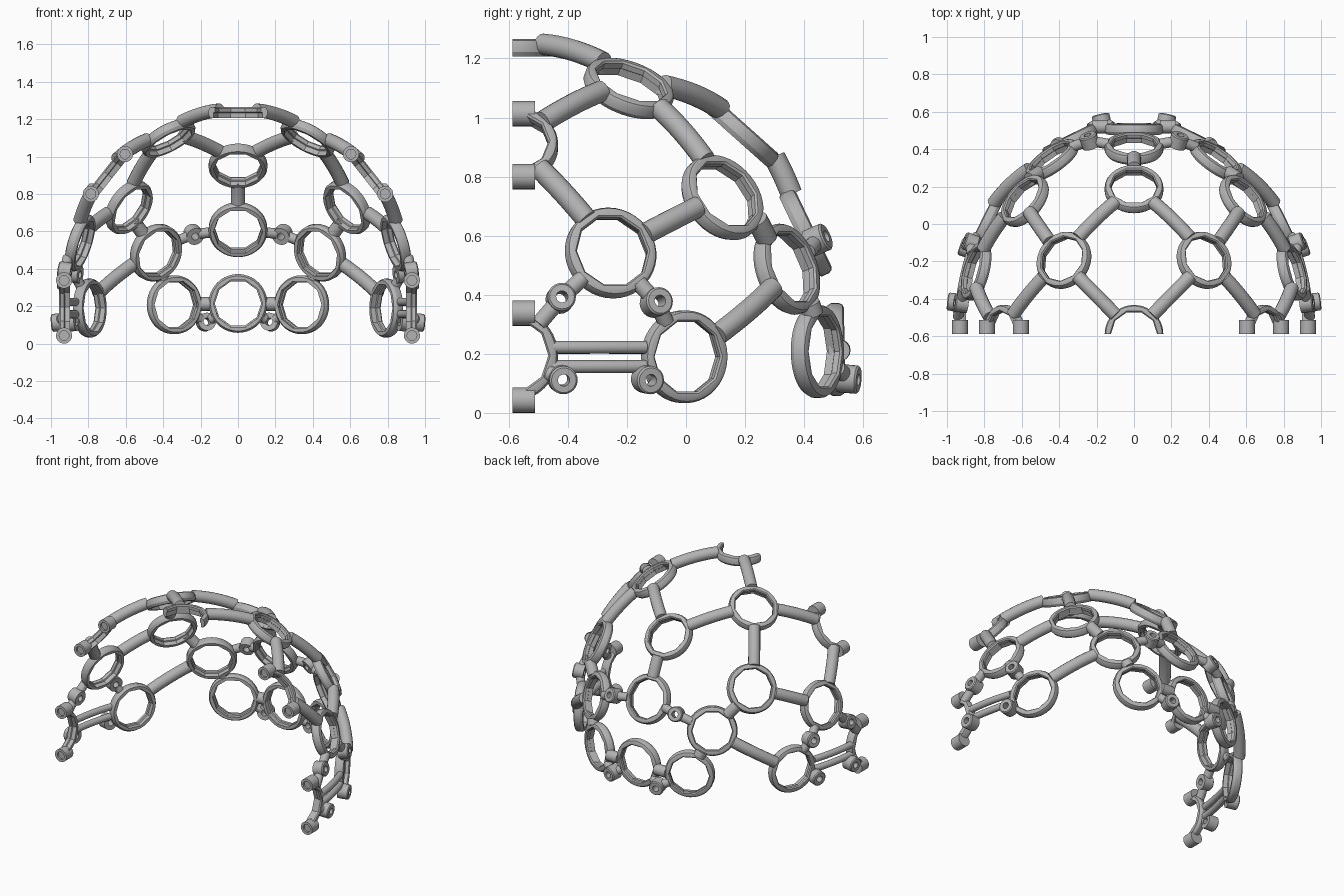
import bpy, bmesh
from math import sin, cos, pi
from mathutils import Vector, Matrix

if "Cube" in bpy.data.objects:
    bpy.data.objects.remove(bpy.data.objects["Cube"])

mat = bpy.data.materials.new("light_grey_plastic")
mat.use_nodes = True
GREY = (0.45, 0.45, 0.45, 1)
mat.diffuse_color = GREY
mat.node_tree.nodes["Principled BSDF"].inputs["Base Color"].default_value = GREY

# Dome the frame follows, and the flat plane where it is split
CENTRE = Vector((0, -0.59, 0.2))
AXES = Vector((0.93, 1.13, 1.05))
CUT_Y = -0.587
made = []


def level(p):
    d = p - CENTRE
    return sum((d[i] / AXES[i]) ** 2 for i in range(3)) ** 0.5


def normal(p):
    d = p - CENTRE
    return Vector([d[i] / AXES[i] ** 2 for i in range(3)]).normalized()


def skin(name, rows, loop=False, cut=None):
    """Bridge closed rows of points into a solid, optionally cut at a y value."""
    bm = bmesh.new()
    grid = [[bm.verts.new(p) for p in row] for row in rows]
    n = len(grid[0])
    pairs = list(zip(grid, grid[1:])) + ([(grid[-1], grid[0])] if loop else [])
    for a, b in pairs:
        for i in range(n):
            j = (i + 1) % n
            bm.faces.new((a[i], a[j], b[j], b[i]))
    if not loop:
        bm.faces.new(grid[0])
        bm.faces.new(grid[-1])
    if cut is not None:
        bmesh.ops.bisect_plane(bm, geom=bm.verts[:] + bm.edges[:] + bm.faces[:],
                               plane_co=(0, cut, 0), plane_no=(0, -1, 0),
                               clear_outer=True)
        bmesh.ops.holes_fill(bm, edges=[e for e in bm.edges if e.is_boundary])
    bmesh.ops.recalc_face_normals(bm, faces=bm.faces)
    me = bpy.data.meshes.new(name)
    bm.to_mesh(me)
    bm.free()
    me.materials.append(mat)
    ob = bpy.data.objects.new(name, me)
    bpy.context.collection.objects.link(ob)
    made.append(ob)


def lathe(name, profile, centre, axis, segs=40, sides=0, flat=(), **kw):
    """Turn (radius, height) points; rows listed in flat become polygons."""
    m = Matrix.Translation(centre) @ axis.to_track_quat('Z', 'Y').to_matrix().to_4x4()
    rows = []
    for k, (r, h) in enumerate(profile):
        row = []
        for i in range(segs):
            a = 2 * pi * i / segs
            rr = r
            if k in flat:
                step = 2 * pi / sides
                rr = r / cos(a % step - step / 2)
            row.append(m @ Vector((rr * cos(a), rr * sin(a), h)))
        rows.append(row)
    skin(name, rows, **kw)


def rim(c, target):
    """Point inside a ring's wall, on the side facing the target."""
    n, d = normal(c), target - c
    return c + (d - n * d.dot(n)).normalized() * 0.139


def tube(name, a, b, r):
    """Round bar between two points, bowed to follow the dome."""
    rot = (b - a).to_track_quat('Z', 'Y').to_matrix()
    steps, la, lb = 8, level(a), level(b)
    rows = []
    for k in range(steps + 1):
        t = k / steps
        p = a.lerp(b, t)
        p = CENTRE + (p - CENTRE) * ((la * (1 - t) + lb * t) / level(p))
        rows.append([p + rot @ Vector((r * cos(i * pi / 8), r * sin(i * pi / 8), 0))
                     for i in range(16)])
    skin(name, rows)


# Electrode rings: rounded outside, ten-sided stepped hole
RING = [(0.157, -0.026), (0.157, 0.0), (0.151, 0.012), (0.14, 0.017),
        (0.124, 0.017), (0.118, 0.01), (0.118, -0.01), (0.125, -0.014),
        (0.125, -0.042), (0.147, -0.042)]
rings = {
    "crown": (0, -0.59, 1.248), "upper_back": (0, 0.195, 0.96),
    "mid_back": (0, 0.417, 0.615), "low_back": (0, 0.52, 0.215),
    "low_back_side": (0.347, 0.457, 0.208), "mid_back_side": (0.445, 0.352, 0.49),
    "upper_side": (0.592, 0.13, 0.735), "crown_side": (0.38, -0.19, 1.11),
    "mid_side": (0.857, -0.252, 0.545), "low_side": (0.805, 0.0, 0.19),
    "split_upper": (0.705, -0.59, 0.912), "split_lower": (0.94, -0.59, 0.195),
}
# Screw bosses standing on the dome
BOSS = [(0.048, -0.034), (0.048, 0.03), (0.042, 0.036), (0.02, 0.036), (0.02, -0.034)]
bosses = {
    "boss_side_a": (0.875, -0.1, 0.374), "boss_side_b": (0.925, -0.424, 0.388),
    "boss_side_c": (0.96, -0.418, 0.113), "boss_side_d": (0.895, -0.13, 0.113),
    "boss_back_a": (0.238, 0.445, 0.585), "boss_back_b": (0.172, 0.55, 0.115),
}
# Pegs on the split face
PEG = [(0.043, 0), (0.043, 0.075), (0.026, 0.075), (0.026, 0.062)]
pegs = [(0.604, 1.013), (0.787, 0.80), (0.93, 0.338), (0.93, 0.043)]

struts = [("crown", "crown_side"), ("crown_side", "upper_back"), ("upper_back", "mid_back"),
          ("crown_side", "upper_side"), ("upper_side", "mid_back_side"),
          ("crown_side", "split_upper"), ("split_upper", "mid_side"),
          ("mid_side", "upper_side"), ("mid_back_side", "low_side"),
          ("mid_back_side", "low_back_side"), ("low_back", "low_back_side")]
ties = [("mid_side", "boss_side_a"), ("low_side", "boss_side_a"),
        ("mid_side", "boss_side_b"), ("split_lower", "boss_side_b"),
        ("split_lower", "boss_side_c"), ("low_side", "boss_side_d"),
        ("mid_back", "boss_back_a"), ("mid_back_side", "boss_back_a"),
        ("low_back", "boss_back_b"), ("low_back_side", "boss_back_b")]

for s, side in ((1, "left"), (-1, "right")):
    def at(p):
        return Vector((p[0] * s, p[1], p[2]))

    for key, p in rings.items():
        if p[0] == 0 and s < 0:
            continue
        label = key + "_ring" + ("" if p[0] == 0 else "_" + side)
        # Rings behind pegs stop just short of the split plane
        cut = {"crown": CUT_Y, "split_upper": CUT_Y + 0.02,
               "split_lower": CUT_Y + 0.02}.get(key)
        lathe(label, RING, at(p), normal(at(p)), sides=10, flat=(4, 5, 6, 7, 8),
              loop=True, cut=cut)

    for key, p in bosses.items():
        lathe(f"{key}_{side}", BOSS, at(p), normal(at(p)), segs=24, loop=True)

    for i, (x, z) in enumerate(pegs):
        lathe(f"split_peg_{i + 1}_{side}", PEG, at((x, CUT_Y + 0.075, z)),
              Vector((0, -1, 0)), segs=24)

    for a, b in struts:
        if rings[a][0] == rings[b][0] == 0 and s < 0:
            continue
        pa, pb = at(rings[a]), at(rings[b])
        tube(f"strut_{a}_to_{b}_{side}", rim(pa, pb), rim(pb, pa), 0.037)

    for a, b in ties:
        pa, pb = at(rings[a]), at(bosses[b])
        start = rim(pa, pb)
        tube(f"tie_{a}_to_{b}_{side}", start, pb + (start - pb).normalized() * 0.035, 0.028)

    # Twin bars along the lower side
    for i, z in enumerate((0.222, 0.157)):
        tube(f"side_bar_{i + 1}_{side}", at((0.935, -0.455, z)), at((0.868, -0.135, z)), 0.022)

# Smooth shading with sharp edges kept
bpy.ops.object.select_all(action='DESELECT')
for ob in made:
    ob.select_set(True)
bpy.context.view_layer.objects.active = made[0]
bpy.ops.object.shade_smooth_by_angle(angle=0.5)
